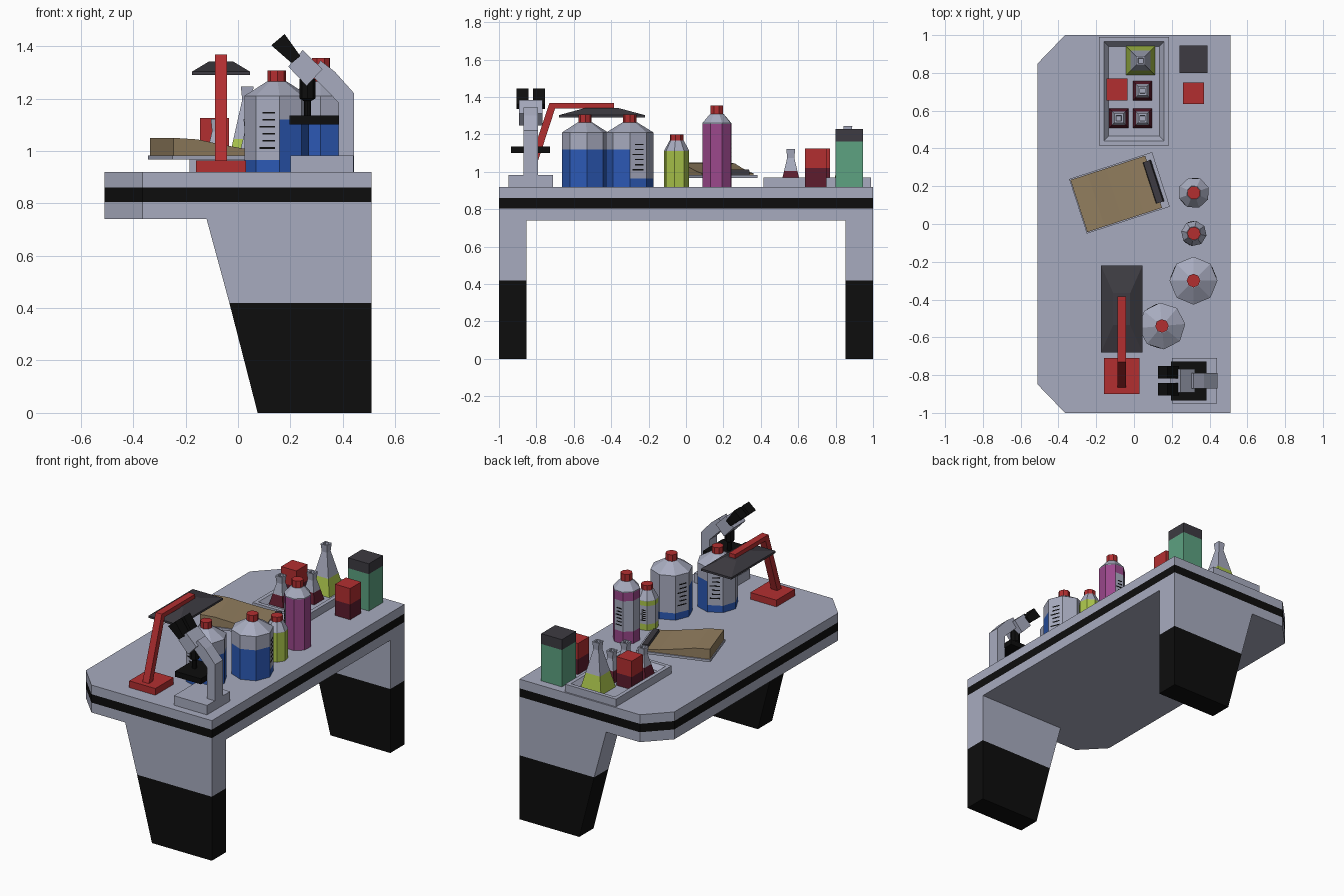
import bpy, bmesh, math
from mathutils import Matrix

if "Cube" in bpy.data.objects:
    bpy.data.objects.remove(bpy.data.objects["Cube"])

COLOURS = {
    "pale_grey": (0.39, 0.41, 0.52), "black": (0.004, 0.004, 0.004),
    "red": (0.45, 0.028, 0.030), "dark_red": (0.11, 0.012, 0.027),
    "blue": (0.025, 0.10, 0.46), "lime": (0.40, 0.55, 0.07),
    "magenta": (0.33, 0.065, 0.26), "green": (0.11, 0.36, 0.22),
    "dark_grey": (0.047, 0.044, 0.054), "tan": (0.29, 0.21, 0.115),
}
NAMES = list(COLOURS)
for n, c in COLOURS.items():
    bpy.data.materials.new(n).diffuse_color = (*c, 1)
TOP = 0.92


def loft(name, rings, mats, rule=None, matrix=None):
    """Skin equal-length rings; one colour per band, optional rule(band, side)."""
    if isinstance(mats, str):
        mats = [mats] * (len(rings) - 1)
    used = sorted(set(mats) | ({"pale_grey"} if rule else set()), key=NAMES.index)
    bm = bmesh.new()
    vs = [[bm.verts.new(p) for p in r] for r in rings]
    n = len(rings[0])
    for b in range(len(rings) - 1):
        for i in range(n):
            j = (i + 1) % n
            f = bm.faces.new((vs[b][i], vs[b][j], vs[b + 1][j], vs[b + 1][i]))
            col = (rule(b, i) if rule else None) or mats[b]
            f.material_index = used.index(col)
    bm.faces.new(vs[0][::-1]).material_index = used.index(mats[0])
    bm.faces.new(vs[-1]).material_index = used.index(mats[-1])
    bmesh.ops.recalc_face_normals(bm, faces=bm.faces)
    if matrix:
        bm.transform(matrix)
    me = bpy.data.meshes.new(name)
    bm.to_mesh(me)
    bm.free()
    for u in used:
        me.materials.append(bpy.data.materials[u])
    ob = bpy.data.objects.new(name, me)
    bpy.context.collection.objects.link(ob)
    return ob


def rect(x0, x1, y0, y1, z):
    return [(x0, y0, z), (x1, y0, z), (x1, y1, z), (x0, y1, z)]


def box(name, x0, x1, y0, y1, zs, mats, matrix=None):
    return loft(name, [rect(x0, x1, y0, y1, z) for z in zs], mats, matrix=matrix)


def ring(x, y, z, r, n=8, a=0.0):
    return [(x + r * math.cos(a + i * math.tau / n),
             y + r * math.sin(a + i * math.tau / n), z) for i in range(n)]


def prism_y(name, profile, y0, y1, mat, matrix=None):
    return loft(name, [[(x, y, z) for x, z in profile] for y in (y0, y1)], mat, matrix=matrix)


# Table top with clipped corners and dark edge band
outline = [(0.51, -1), (0.51, 1), (-0.365, 1), (-0.51, 0.85), (-0.51, -0.85), (-0.365, -1)]
loft("table_top", [[(x, y, z) for x, y in outline] for z in (0.74, 0.805, 0.86, TOP)],
     ["pale_grey", "black", "pale_grey"])

# Tapered slab legs with dark feet
for side, y0 in (("front", -1), ("back", 0.852)):
    loft(side + "_leg", [rect(x, 0.51, y0, y0 + 0.148, z)
                         for x, z in ((0.075, 0), (-0.033, 0.42), (-0.12, 0.74))],
         ["black", "pale_grey"])


# Reagent bottles with half-round labels, ticks and caps
def bottle(name, x, y, r, start, body, neck, cap, liquid, label, colour):
    a = math.radians(start)
    zs = sorted({TOP, *label, liquid, body})
    mids = [(p + q) / 2 for p, q in zip(zs, zs[1:])]
    mats = [colour if m < liquid else "pale_grey" for m in mids] + ["pale_grey"]

    def rule(b, i):
        if b < len(mids) and label[0] < mids[b] < label[1] and i < 4:
            return "pale_grey"

    loft(name, [ring(x, y, z, r, a=a) for z in zs] + [ring(x, y, neck, 0.038, a=a)], mats, rule)
    loft(name + "_cap", [ring(x, y, z, 0.036, a=a) for z in (neck - 0.01, cap)], "red")
    apothem = r * math.cos(math.pi / 8)
    step = (label[1] - label[0]) * 0.11
    for face in (0, 3):
        m = Matrix.Translation((x, y, 0)) @ Matrix.Rotation(a + (face + 0.5) * math.pi / 4, 4, "Z")
        for k in range(6):
            z = label[0] + step * (1.6 + k)
            w = r * (0.26 if k % 3 == 0 else 0.16)
            box(name + "_tick", apothem - 0.001, apothem + 0.002, -w, r * 0.24,
                (z, z + 0.006), "black", m)


bottle("large_bottle_right", 0.315, -0.30, 0.127, 0, 1.21, 1.265, 1.307, 1.12, (0.965, 1.21), "blue")
bottle("large_bottle_left", 0.148, -0.54, 0.124, 95, 1.21, 1.265, 1.307, 1.12, (0.965, 1.21), "blue")
bottle("small_bottle", 0.317, -0.05, 0.068, 80, 1.113, 1.168, 1.20, 1.11, (0.96, 1.08), "lime")
bottle("tall_bottle", 0.317, 0.165, 0.083, 65, 1.26, 1.31, 1.355, 1.255, (1.0, 1.2), "magenta")

# Storage boxes
box("green_canister", 0.24, 0.39, 0.80, 0.945, (TOP, 1.162, 1.23), ["green", "dark_grey"])
box("red_box", 0.26, 0.37, 0.635, 0.75, (TOP, 1.02, 1.125), ["dark_red", "red"])
box("tray_red_box", -0.145, -0.035, 0.655, 0.77, (0.935, 1.02, 1.125), ["dark_red", "red"])

# Tray with raised rim and sunken floor
loft("tray", [rect(-0.185, 0.185, 0.415, 0.99, TOP), rect(-0.185, 0.185, 0.415, 0.99, 0.97),
              rect(-0.16, 0.16, 0.44, 0.965, 0.97), rect(-0.135, 0.135, 0.465, 0.94, 0.937)],
     "pale_grey")


# Square conical flasks
def flask(name, x, y, half, level, shoulder, top, colour):
    def sq(h, z):
        return rect(x - h, x + h, y - h, y + h, z)
    z0 = 0.935
    mid = half + (0.019 - half) * (level - z0) / (shoulder - z0)
    loft(name, [sq(half, z0), sq(mid, level), sq(0.019, shoulder), sq(0.024, top),
                sq(0.014, top), sq(0.012, shoulder)], [colour] + ["pale_grey"] * 4)


flask("large_flask", 0.035, 0.865, 0.077, 1.045, 1.195, 1.245, "lime")
for i, (x, y) in enumerate(((-0.08, 0.56), (0.045, 0.56), (0.045, 0.705))):
    flask("small_flask_%d" % (i + 1), x, y, 0.052, 1.005, 1.075, 1.122, "dark_red")

# Clipboard with curling stack of paper
M = Matrix.Translation((-0.077, 0.165, 0)) @ Matrix.Rotation(math.radians(18), 4, "Z")
box("clipboard", -0.231, 0.231, -0.152, 0.152, (0.968, 0.983), "pale_grey", M)
prism_y("paper_stack", [(-0.226, 0.983), (0.19, 0.983), (0.19, 0.992), (0.09, 1.003),
                        (-0.03, 1.024), (-0.13, 1.044), (-0.226, 1.05)],
        -0.145, 0.145, "tan", M)
loft("paper_clip", [rect(0.165, 0.212, -0.115, 0.115, 0.983), rect(0.17, 0.205, -0.115, 0.115, 1.012)],
     "dark_grey", matrix=M)

# Desk lamp
box("lamp_base", -0.16, 0.03, -0.90, -0.71, (TOP, 0.964), "red")
arm = [(-0.868, 0.955), (-0.825, 0.955), (-0.70, 1.338), (-0.385, 1.338), (-0.385, 1.368), (-0.73, 1.368)]
loft("lamp_arm", [[(x, y, z) for y, z in arm] for x in (-0.088, -0.042)], "red")
loft("lamp_shade", [rect(-0.175, 0.045, -0.68, -0.22, 1.29), rect(-0.175, 0.045, -0.68, -0.22, 1.303),
                    rect(-0.11, -0.02, -0.535, -0.365, 1.342)], "dark_grey")

# Microscope
YC = -0.83
box("microscope_base", 0.20, 0.44, -0.95, -0.71, (TOP, 0.982), "pale_grey")
prism_y("microscope_arm", [(0.383, 0.98), (0.443, 0.98), (0.443, 1.22), (0.37, 1.302), (0.315, 1.345),
                           (0.28, 1.29), (0.383, 1.185)], YC - 0.04, YC + 0.04, "pale_grey")
box("microscope_stage", 0.197, 0.385, -0.935, -0.728, (1.10, 1.136), "black")
prism_y("microscope_head", [(0.192, 1.322), (0.247, 1.385), (0.322, 1.312), (0.262, 1.248)],
        YC - 0.062, YC + 0.062, "pale_grey")
loft("microscope_objective", [ring(0.265, YC, z, r) for z, r in
                              ((1.136, 0.014), (1.19, 0.014), (1.2, 0.03), (1.275, 0.03))], "black")
for s, side in ((-1, "left"), (1, "right")):
    c = YC + s * 0.044
    prism_y(side + "_eyepiece", [(0.127, 1.403), (0.178, 1.446), (0.238, 1.362), (0.205, 1.335)],
            c - 0.033, c + 0.033, "black")

for m in bpy.data.materials:
    if m.users and not m.is_grease_pencil:
        m.use_nodes = True
        m.node_tree.nodes["Principled BSDF"].inputs["Base Color"].default_value = m.diffuse_color
